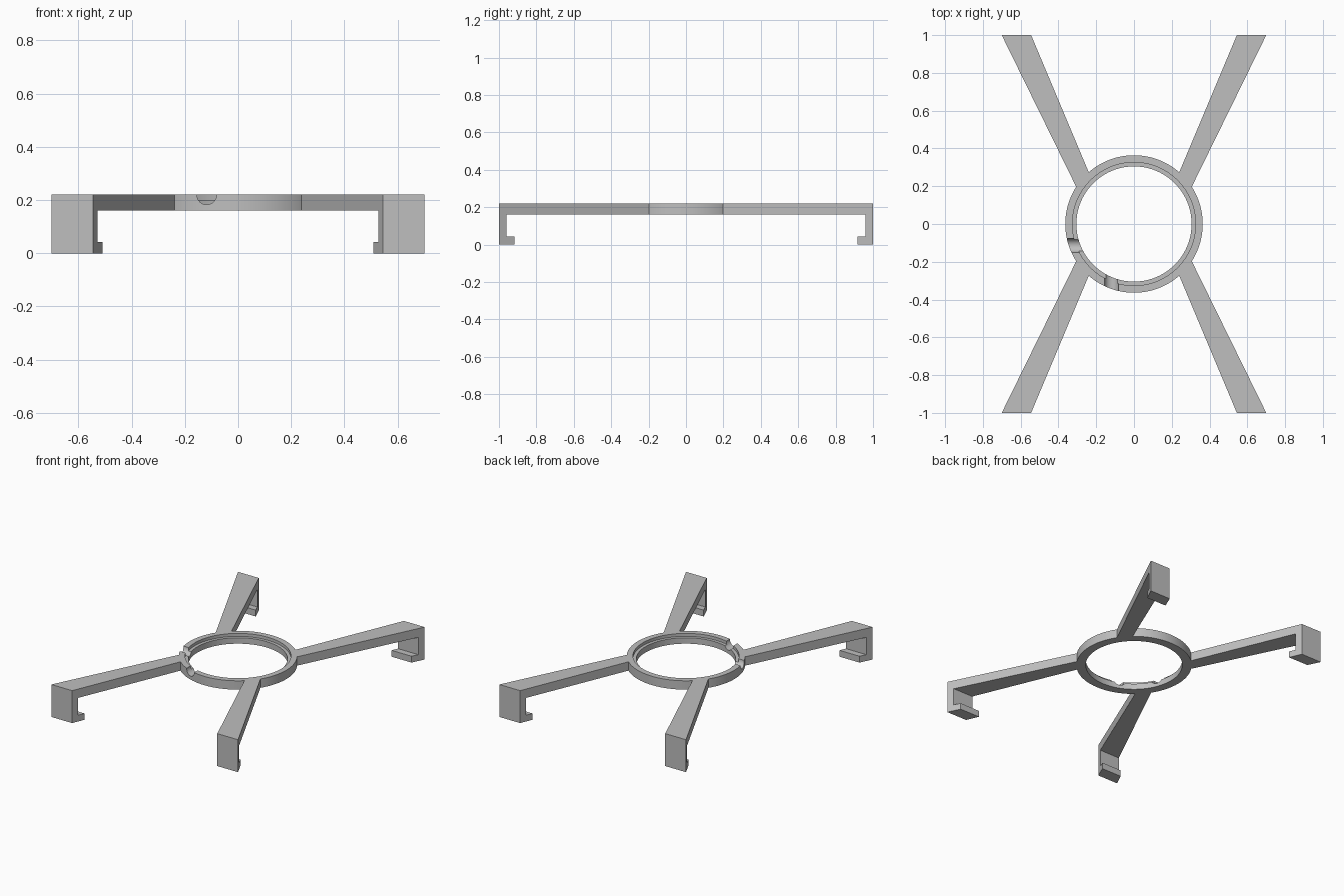
import bpy
import bmesh
import math

cube = bpy.data.objects.get("Cube")
if cube:
    bpy.data.objects.remove(cube, do_unlink=True)

TOP, BOTTOM = 0.22, 0.16
RING_R = 0.364

grey = bpy.data.materials.new("light_grey")
grey.use_nodes = True
colour = (0.52, 0.52, 0.52, 1)
grey.diffuse_color = colour
grey.node_tree.nodes["Principled BSDF"].inputs["Base Color"].default_value = colour


def make_object(name, bm):
    bmesh.ops.recalc_face_normals(bm, faces=bm.faces)
    mesh = bpy.data.meshes.new(name)
    bm.to_mesh(mesh)
    bm.free()
    mesh.materials.append(grey)
    obj = bpy.data.objects.new(name, mesh)
    bpy.context.collection.objects.link(obj)
    return obj


def select_only(obj):
    bpy.ops.object.select_all(action='DESELECT')
    obj.select_set(True)
    bpy.context.view_layer.objects.active = obj


# Central ring: stepped section swept around z
def build_ring():
    section = [(0.305, BOTTOM), (RING_R, BOTTOM), (RING_R, TOP),
               (0.326, TOP), (0.326, 0.2), (0.305, 0.2)]
    steps = 96
    bm = bmesh.new()
    loops = []
    for i in range(steps):
        a = math.tau * i / steps
        loops.append([bm.verts.new((r * math.cos(a), r * math.sin(a), z))
                      for r, z in section])
    n = len(section)
    for i in range(steps):
        here, there = loops[i], loops[(i + 1) % steps]
        for j in range(n):
            k = (j + 1) % n
            bm.faces.new((here[j], there[j], there[k], here[k]))
    return make_object("ring", bm)


# Round grooves crossing the ring wall
def cut_groove(ring, location, rotation):
    bpy.ops.mesh.primitive_cylinder_add(vertices=48, radius=0.037, depth=0.2,
                                        location=location, rotation=rotation)
    cutter = bpy.context.object
    cutter.name = "groove_cutter"
    cutter.hide_render = True
    mod = ring.modifiers.new("groove", 'BOOLEAN')
    mod.operation = 'DIFFERENCE'
    mod.solver = 'EXACT'
    mod.object = cutter
    select_only(ring)
    bpy.ops.object.modifier_apply(modifier=mod.name)
    bpy.data.objects.remove(cutter, do_unlink=True)


# Tapered arm with an end wall and inward lip, mirrored to all corners
def build_arms():
    def inner_x(y):
        return 0.24 + (y - 0.275) * 0.42

    def outer_x(y):
        return 0.305 + (y - 0.195) * 0.491

    hook = [(1, TOP), (1, 0), (0.917, 0), (0.917, 0.043),
            (0.96, 0.043), (0.96, BOTTOM)]

    bm = bmesh.new()

    def side(x_at, base_y):
        outline = [(base_y, TOP)] + hook + [(base_y, BOTTOM)]
        return [bm.verts.new((x_at(y), y, z)) for y, z in outline]

    inner, outer = side(inner_x, 0.272), side(outer_x, 0.192)
    bm.faces.new(inner)
    bm.faces.new(outer)
    n = len(inner)
    for j in range(n):
        k = (j + 1) % n
        bm.faces.new((inner[j], inner[k], outer[k], outer[j]))
    arms = make_object("clip_arms", bm)
    mirror = arms.modifiers.new("mirror", 'MIRROR')
    mirror.use_axis = (True, True, False)
    mirror.use_mirror_merge = False


ring = build_ring()
quarter = math.pi / 2
cut_groove(ring, (-0.118, -0.32, TOP), (quarter, 0, 0))
cut_groove(ring, (-0.32, -0.113, TOP), (0, quarter, 0))
select_only(ring)
bpy.ops.object.shade_smooth_by_angle(angle=math.radians(30))

build_arms()
